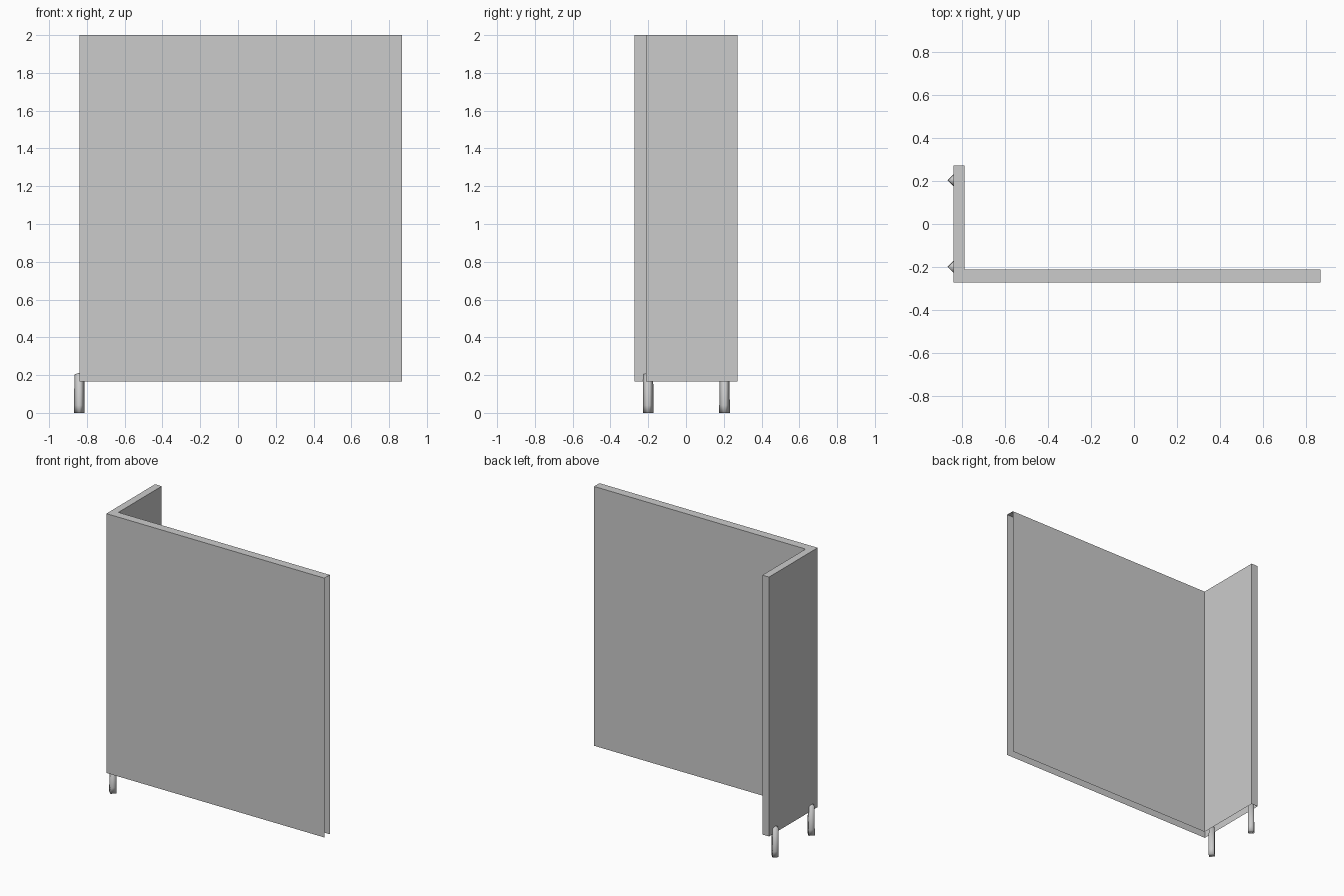
import bpy
import bmesh
import math

cube = bpy.data.objects.get("Cube")
if cube:
    bpy.data.objects.remove(cube, do_unlink=True)


def make_material(name, colour):
    mat = bpy.data.materials.new(name)
    mat.use_nodes = True
    mat.diffuse_color = colour
    mat.node_tree.nodes["Principled BSDF"].inputs["Base Color"].default_value = colour
    return mat


def add_object(name, bm, mat):
    bmesh.ops.recalc_face_normals(bm, faces=bm.faces)
    mesh = bpy.data.meshes.new(name)
    bm.to_mesh(mesh)
    bm.free()
    mesh.materials.append(mat)
    obj = bpy.data.objects.new(name, mesh)
    bpy.context.collection.objects.link(obj)
    return obj


grey = make_material("plain grey", (0.6, 0.6, 0.6, 1))

# Hollow L-shaped panel: open below and at the far left end
BOTTOM, TOP = 0.165, 2.0
outline = [(0.868, -0.212), (-0.788, -0.212), (-0.788, 0.272),
           (-0.84, 0.272), (-0.84, -0.272), (0.868, -0.272)]
bm = bmesh.new()
lower = [bm.verts.new((x, y, BOTTOM)) for x, y in outline]
upper = [bm.verts.new((x, y, TOP)) for x, y in outline]
for i in range(len(outline) - 1):
    bm.faces.new((lower[i], lower[i + 1], upper[i + 1], upper[i]))
bm.faces.new(upper)
add_object("corner_panel", bm, grey)

# Four-sided legs with a slight flare and a low pointed cap
for name, y in (("front_leg", -0.2), ("back_leg", 0.204)):
    bm = bmesh.new()
    rings = []
    for z, radius in ((0, 0.028), (0.04, 0.028), (0.204, 0.026)):
        rings.append([bm.verts.new((-0.84 + radius * math.cos(a * math.pi / 2),
                                    y + radius * math.sin(a * math.pi / 2), z))
                      for a in range(4)])
    for a, b in zip(rings, rings[1:]):
        for i in range(4):
            j = (i + 1) % 4
            bm.faces.new((a[i], a[j], b[j], b[i]))
    bm.faces.new(rings[0])
    tip = bm.verts.new((-0.84, y, 0.212))
    for i in range(4):
        bm.faces.new((rings[-1][i], rings[-1][(i + 1) % 4], tip))
    leg = add_object(name, bm, grey)
    for face in leg.data.polygons:
        face.use_smooth = True
